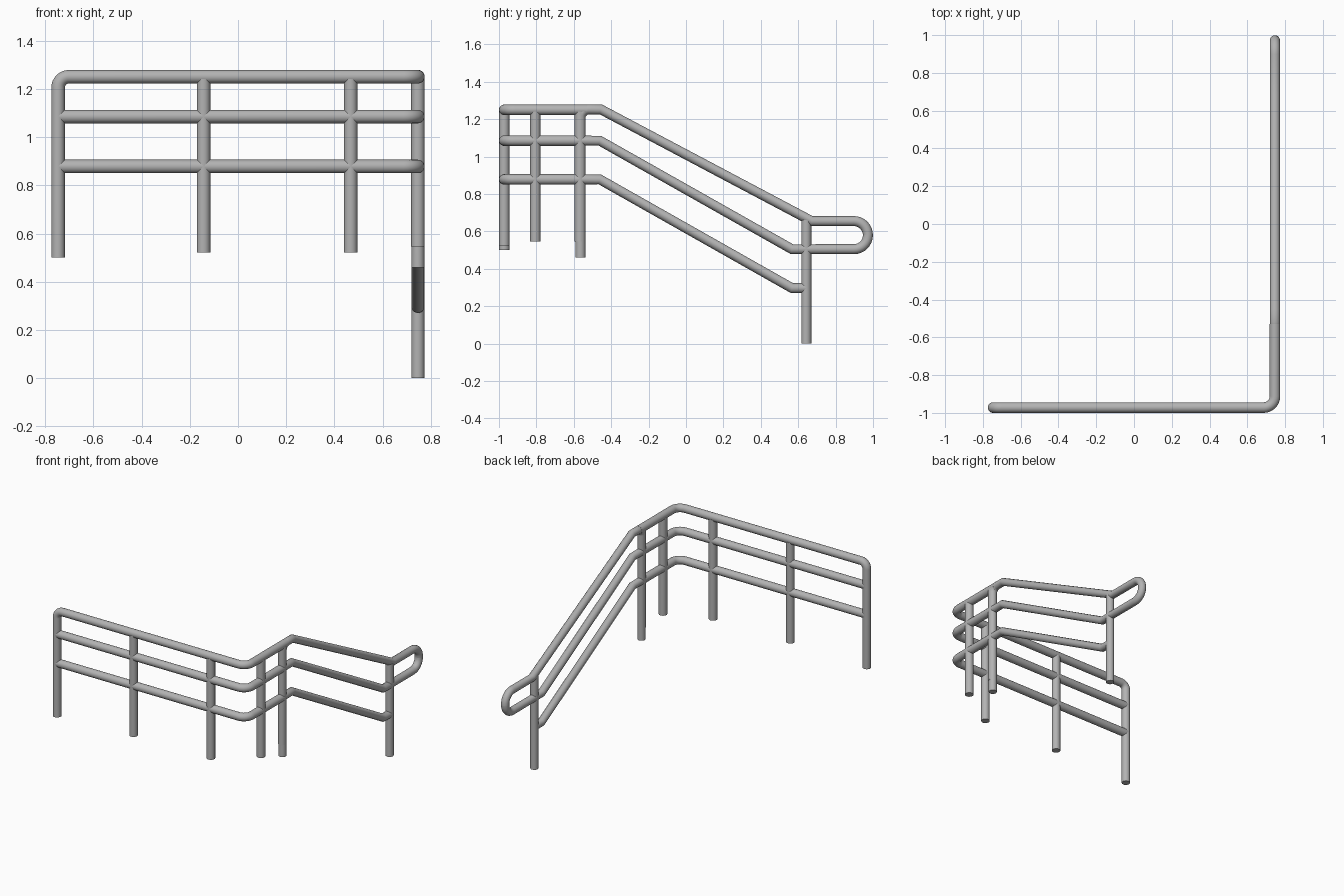
import bpy, math
from mathutils import Vector

if "Cube" in bpy.data.objects:
    bpy.data.objects.remove(bpy.data.objects["Cube"])

X, YF = 0.746, -0.972          # side rail x, front rail y
R, RS = 0.028, 0.0268          # tube radii: landing, stair
YP = -0.564                    # landing/stair joint
TOP, MID, LOW = 1.25, 1.085, 0.878

# dark grey metal
metal = bpy.data.materials.new("grey_metal")
metal.diffuse_color = (0.45, 0.45, 0.45, 1)
metal.use_nodes = True
metal.node_tree.nodes["Principled BSDF"].inputs["Base Color"].default_value = metal.diffuse_color


def fillet(pts, steps=8):
    """Points are (x, y, z, bend radius); round each inner corner."""
    out = [Vector(pts[0][:3])]
    for a, b, c in zip(pts, pts[1:], pts[2:]):
        p, r = Vector(b[:3]), b[3]
        if r <= 0:
            out.append(p)
            continue
        u = (Vector(a[:3]) - p).normalized()
        v = (Vector(c[:3]) - p).normalized()
        half = u.angle(v) / 2
        centre = p + (u + v).normalized() * (r / math.sin(half))
        t = r / math.tan(half)
        s, e = p + u * t - centre, p + v * t - centre
        sweep = s.angle(e)
        for i in range(steps + 1):
            k = i / steps
            out.append(centre + (s * math.sin((1 - k) * sweep) + e * math.sin(k * sweep)) / math.sin(sweep))
    out.append(Vector(pts[-1][:3]))
    return out


def tube(name, pts, r):
    cu = bpy.data.curves.new(name, 'CURVE')
    cu.dimensions = '3D'
    cu.bevel_depth = r
    cu.bevel_resolution = 8
    cu.use_fill_caps = True
    cu.materials.append(metal)
    path = fillet(pts)
    sp = cu.splines.new('POLY')
    sp.points.add(len(path) - 1)
    for q, p in zip(sp.points, path):
        q.co = (*p, 1)
    ob = bpy.data.objects.new(name, cu)
    bpy.context.collection.objects.link(ob)
    bpy.ops.object.select_all(action='DESELECT')
    ob.select_set(True)
    bpy.context.view_layer.objects.active = ob
    bpy.ops.object.convert(target='MESH')
    bpy.ops.object.shade_smooth_by_angle(angle=math.radians(40))


# landing: top rail bends down into the left end post
tube("landing_top_rail", [(-X, YF, 0.5, 0), (-X, YF, TOP, 0.045), (X, YF, TOP, 0.06), (X, YP + 0.034, TOP, 0)], R)
for n, z in (("middle", MID), ("lower", LOW)):
    tube(f"landing_{n}_rail", [(-X, YF, z, 0), (X, YF, z, 0.06), (X, YP, z, 0)], R)

# landing posts
for i, (x, y, b) in enumerate([(-0.143, YF, 0.522), (0.467, YF, 0.522), (X, -0.806, 0.546), (X, YP - 0.003, 0.546)]):
    tube(f"landing_post_{i + 1}", [(x, y, b, 0), (x, y, TOP - 0.01, 0)], R)

# stair: post bends into top rail, slopes down, then loops back as middle rail
tube("stair_handrail_loop", [
    (X, YP, 0.46, 0), (X, YP, TOP + 0.002, 0.045), (X, -0.455, TOP + 0.002, 0),
    (X, 0.672, 0.655, 0), (X, 0.9725, 0.655, 0.0745), (X, 0.9725, 0.505, 0.0745),
    (X, 0.566, 0.505, 0), (X, -0.461, MID, 0), (X, YP, MID, 0)], RS)
tube("stair_lower_rail", [(X, YP, LOW, 0), (X, -0.461, LOW, 0), (X, 0.566, 0.297, 0), (X, 0.643, 0.297, 0)], RS)
tube("stair_bottom_post", [(X, 0.643, 0, 0), (X, 0.643, 0.66, 0)], RS)
